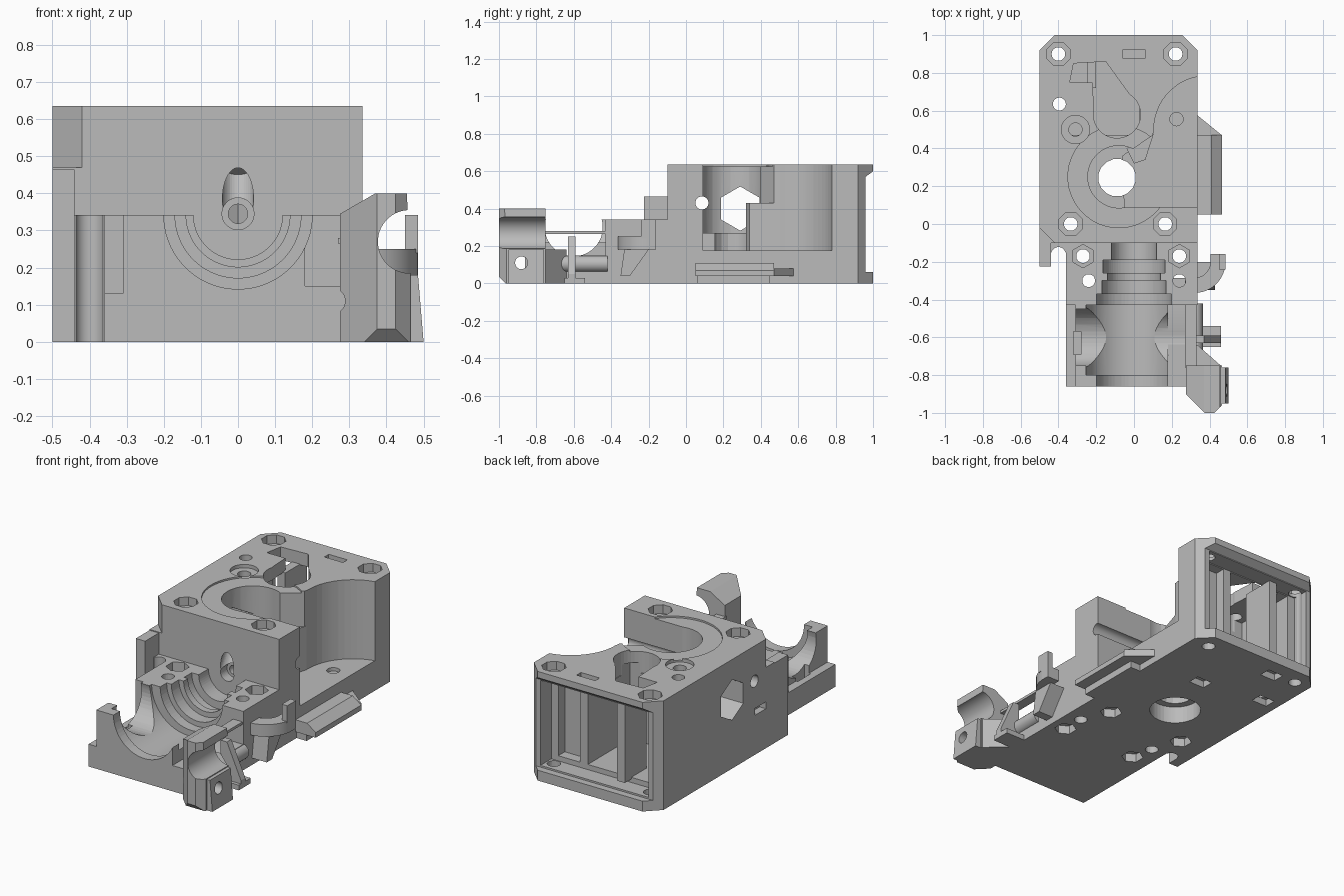
import bpy, bmesh, math
from mathutils import Matrix, Vector

if "Cube" in bpy.data.objects:
    bpy.data.objects.remove(bpy.data.objects["Cube"])

grey = bpy.data.materials.new("plain_grey")
grey.diffuse_color = (0.5, 0.5, 0.5, 1)
grey.use_nodes = True
grey.node_tree.nodes["Principled BSDF"].inputs["Base Color"].default_value = grey.diffuse_color
TOP, DECK = 0.635, 0.342


def prism(name, pts, axis, a, b):
    """Extrude a polygon along an axis from a to b."""
    place = {"x": lambda p, t: (t, p[0], p[1]),
             "y": lambda p, t: (p[0], t, p[1]),
             "z": lambda p, t: (p[0], p[1], t)}[axis]
    bm = bmesh.new()
    lo = [bm.verts.new(place(p, a)) for p in pts]
    hi = [bm.verts.new(place(p, b)) for p in pts]
    bm.faces.new(lo)
    bm.faces.new(hi)
    for i in range(len(pts)):
        j = (i + 1) % len(pts)
        bm.faces.new((lo[i], lo[j], hi[j], hi[i]))
    bmesh.ops.recalc_face_normals(bm, faces=bm.faces)
    me = bpy.data.meshes.new(name)
    bm.to_mesh(me)
    bm.free()
    me.materials.append(grey)
    ob = bpy.data.objects.new(name, me)
    bpy.context.collection.objects.link(ob)
    return ob


def box(name, x0, x1, y0, y1, z0, z1):
    return prism(name, [(x0, y0), (x1, y0), (x1, y1), (x0, y1)], "z", z0, z1)


def arc(u, v, r, start=0, end=360, n=40):
    """Points along an arc, angles in degrees."""
    return [(u + r * math.cos(math.radians(start + (end - start) * i / n)),
             v + r * math.sin(math.radians(start + (end - start) * i / n)))
            for i in range(n + 1 if end - start < 360 else n)]


def rod(name, u, v, r, axis, a, b, n=40):
    return prism(name, arc(u, v, r, 180 / n, 360 + 180 / n, n), axis, a, b)


def bevel(u, v, r, axis, a, b):
    """Diamond cutter that chamfers a corner by r."""
    return prism("bevel", arc(u, v, r, 0, 360, 4), axis, a, b)


def smooth(ob):
    bpy.ops.object.select_all(action="DESELECT")
    ob.select_set(True)
    bpy.context.view_layer.objects.active = ob
    bpy.ops.object.shade_smooth_by_angle(angle=math.radians(25))


def carve(target, *cutters):
    """Subtract the cutters, smooth the round walls, drop the cutters."""
    for c in cutters:
        c.hide_render = True
        m = target.modifiers.new("cut", "BOOLEAN")
        m.operation, m.solver, m.object = "DIFFERENCE", "EXACT", c
    bpy.context.view_layer.update()
    dg = bpy.context.evaluated_depsgraph_get()
    me = bpy.data.meshes.new_from_object(target.evaluated_get(dg))
    target.modifiers.clear()
    target.data = me
    for c in cutters:
        bpy.data.objects.remove(c)
    smooth(target)


# Main housing with chamfered back corners and upper front left corner
housing = box("housing", -.5, .335, -.1, 1, 0, TOP)
for x, y, z in [(-.5, 1, -1), (.335, 1, -1), (-.5, -.1, .47)]:
    carve(housing, bevel(x, y, .08, "z", z, 1))

# Round gear pocket, shallow top rim, floor hole with wide lower thread
carve(housing, rod("rim", -.08, .25, .27, "z", TOP - .01, 1),
      rod("pocket", -.08, .25, .165, "z", .27, 1),
      rod("floor_hole", -.09, .245, .1, "z", -.1, .5, 16),
      rod("thread", -.09, .245, .14, "z", -.1, .1))

# Side opening: curved back wall flowing into the gear pocket
wall = arc(.39, .5, .285, 101, 180, 12) + [(.1, .47), (-.06, .36)]
carve(housing, prism("side_opening", [(-.05, .09), (.5, .09), (.5, .78)] + wall,
                     "z", .175, 1))
carve(housing, rod("floor_dimple", .225, .555, .035, "z", .155, .3))
prism("pocket_shelf", [(0, .32), (.06, .34), (.105, .48), (-.04, .4)], "z", .17, .43)

# Top opening over the back chamber
carve(housing, rod("round_opening", -.09, .58, .125, "z", .5, 1))
carve(housing, prism("top_opening", [(-.21, .58), (-.02, .68), (-.15, .86), (-.32, .85),
                                     (-.34, .75), (-.22, .75)], "z", .5, 1))

# Back recess with a sloped lip, then the chambers behind it
carve(housing, prism("back_recess", [(1.1, .67), (.96, .57), (.96, .06), (1.1, .06)],
                     "x", -1, 1))
carve(housing, box("recess", -.43, .265, .86, 1.1, .07, .565))
for x0, x1, y0 in [(-.38, .03, .47), (.08, .22, .8)]:
    carve(housing, box("chamber", x0, x1, y0, .9, .1, .56))
box("chamber_rib", -.25, -.2, .72, .92, .09, .565)

# Left wall window, hole and slot
carve(housing, prism("window", arc(.29, .4, .118, 30, 390, 6), "x", -.6, 0),
      rod("side_hole", .085, .43, .035, "x", -.6, .5),
      box("side_slot", -.6, -.46, -.02, .08, .23, .27))

# Shaft hole through the front wall, with a slanted relief above it
slant = rod("relief", 0, 0, .042, "z", -.1, .1)
slant.data.transform(Matrix.Translation(Vector((0, -.1, .385)))
                     @ Matrix.Rotation(math.radians(-30), 4, "X"))
carve(housing, rod("shaft_hole", 0, .345, .026, "y", -.2, .6))
carve(housing, rod("shaft_mouth", 0, .345, .043, "y", -.2, -.04))
carve(housing, slant)

# Top slot, small hole, counterbored hole and corner bolt seats
carve(housing, box("top_slot", -.06, .06, .88, .92, TOP - .05, 1))
carve(housing, rod("pin_hole", -.395, .635, .034, "z", -.1, 1))
for r, depth in [(.075, .02), (.035, .15)]:
    carve(housing, rod("counterbore", -.31, .5, r, "z", TOP - depth, 1))
for x, y in [(-.4, .9), (.22, .9), (-.335, 0), (.165, 0)]:
    carve(housing, rod("bolt_seat", x, y, .066, "z", TOP - .05, 1, 8))
    carve(housing, rod("bolt_hole", x, y, .036, "z", -.1, 1, 24))

# Underside pockets
for x, y in [(0, .57), (-.25, .88), (-.395, .635)]:
    carve(housing, box("pocket", x - .05, x + .05, y - .035, y + .035, -.1, .04))
for x in (-.335, .165):
    carve(housing, rod("lower_seat", x, 0, .06, "z", -.1, .05, 6))

# Front cradle block with motor bed, front lip and stepped bore
cradle = box("cradle", -.36, .335, -.86, -.1, 0, DECK)
carve(cradle, rod("motor_bed", -.02, DECK, .235, "y", -.8, -.43, 64))
for r, y0, y1 in [(.2, -1, -.37), (.17, -.5, -.3), (.14, -.5, -.22),
                  (.165, -.26, -.19), (.12, -.3, 0)]:
    carve(cradle, rod("bore_step", 0, DECK, r, "y", y0, y1, 64))

# Low ledges on both sides, round side dip and ledge slot
carve(cradle, box("left_ledge", -.5, -.31, -1, -.43, .13, .5))
carve(cradle, box("right_ledge", .18, .5, -1, -.43, .15, .5))
carve(cradle, rod("side_dip", -.6, .3, .155, "x", -.5, .5, 48))
carve(cradle, box("ledge_slot", -.32, -.28, -.69, -.57, .08, .3))
for s in (-1, 1):
    x = .255 * s - .015
    carve(cradle, rod("nut_seat", x, -.17, .062, "z", .29, .5, 6))
    carve(cradle, rod("nut_hole", x, -.17, .036, "z", -.1, .5, 24))
    carve(cradle, rod("screw_hole", .24 * s, -.3, .034, "z", -.1, .5, 24))
    carve(cradle, rod("lower_seat", .24 * s, -.3, .06, "z", -.1, .05, 6))

# Left tab and its hollow corner
box("side_tab", -.5, -.44, -.225, -.09, 0, .465)
corner = box("tab_corner", -.45, -.355, -.15, -.09, 0, DECK)
carve(corner, rod("corner_round", -.4, -.16, .038, "z", -.1, .5, 32))

# Wire clip at the front right corner, with a round notch
prism("clip_gusset", [(.3, -.64), (.335, -.64), (.46, -.75), (.3, -.75)], "z", 0, .18)
hook = prism("clip_hook", [(.275, 0), (.465, 0), (.465, .18), (.455, .4), (.37, .4),
                           (.275, .345)], "y", -1, -.75)
carve(hook, rod("notch", .462, .27, .085, "y", -1.1, -.5, 48))
carve(hook, bevel(.275, -1, .1, "z", -1, 1))
carve(hook, bevel(.465, -1, .04, "z", -1, 1))
carve(hook, bevel(-1, 0, .035, "x", -1, 1))
carve(hook, rod("cross_hole", -.88, .11, .034, "x", 0, 1, 24))
foot = prism("clip_foot", [(.46, 0), (.5, 0), (.485, .18), (.46, .18)], "y", -.95, -.76)
carve(foot, rod("cross_hole", -.88, .11, .034, "x", 0, 1, 24))

# Slanted fin on a small foot
prism("side_fin", [(.33, 0), (.46, 0), (.46, .05), (.37, .25), (.33, .25)],
      "y", -.63, -.59)
box("fin_foot", .33, .46, -.65, -.54, 0, .03)

# Thin bar and rounded rail along the right wall
box("thin_bar", .27, .33, -.76, -.3, .265, .28)
smooth(rod("side_rail", .32, .105, .045, "y", -.7, -.42, 24))

# Curved arm with a wedge below and an upright tip
sweep = arc(.32, -.2, .165, -90, 0, 12) + arc(.32, -.2, .085, -90, 0, 12)[::-1]
smooth(prism("side_arm", sweep, "z", .18, .25))
prism("arm_wedge", [(-.35, .04), (-.3, .04), (-.2, .18), (-.33, .18)], "x", .33, .43)
box("arm_root", .2, .33, -.365, -.285, .18, .25)
box("arm_tip", .405, .485, -.21, -.16, .18, .25)
box("arm_post", .45, .485, -.24, -.16, .24, DECK)

# Sloped latch on the right side
prism("side_latch", [(.33, .04), (.465, .04), (.465, .07), (.41, .11), (.33, .11)],
      "y", .05, .47)
prism("latch_end", [(.33, .47), (.465, .47), (.33, .58)], "z", .04, .08)
box("latch_foot", .33, .4, .06, .45, 0, .05)
